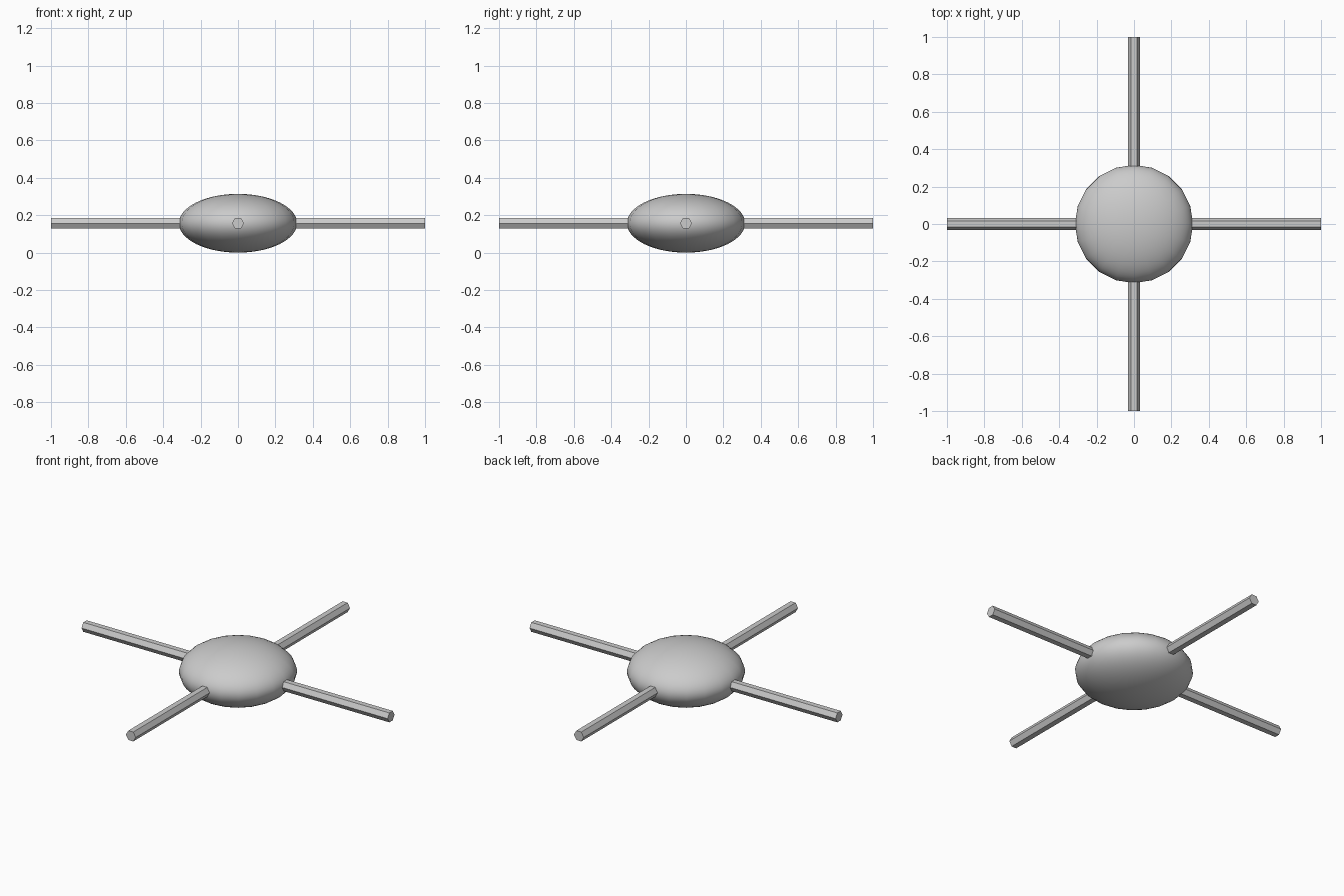
import bpy
from math import pi

if "Cube" in bpy.data.objects:
    bpy.data.objects.remove(bpy.data.objects["Cube"])

HALF_H = 0.157   # half height of the body, also the centre height
BODY_R = 0.316
ARM_R = 0.032

# Flattened round body: 20 sides around, smooth shaded
bpy.ops.mesh.primitive_uv_sphere_add(segments=20, ring_count=32, radius=1,
                                     location=(0, 0, HALF_H))
body = bpy.context.object
body.name = "body"
body.scale = (BODY_R, BODY_R, HALF_H)
bpy.ops.object.transform_apply(location=False, rotation=False, scale=True)
bpy.ops.object.shade_smooth()


# Hexagonal bars through the body, flat faces up and down
def crossbar(name, turn):
    bpy.ops.mesh.primitive_cylinder_add(vertices=6, radius=ARM_R, depth=2)
    bar = bpy.context.object
    bar.name = name
    bar.rotation_euler = (pi / 2, pi / 6, 0)
    bar.rotation_mode = 'XYZ'
    # spin the hexagon about its own axis, lay it down, then turn it
    from mathutils import Matrix
    bar.matrix_world = (Matrix.Translation((0, 0, HALF_H))
                        @ Matrix.Rotation(turn, 4, 'Z')
                        @ Matrix.Rotation(pi / 2, 4, 'X')
                        @ Matrix.Rotation(pi / 6, 4, 'Z'))


crossbar("front_back_arms", 0)
crossbar("left_right_arms", pi / 2)
